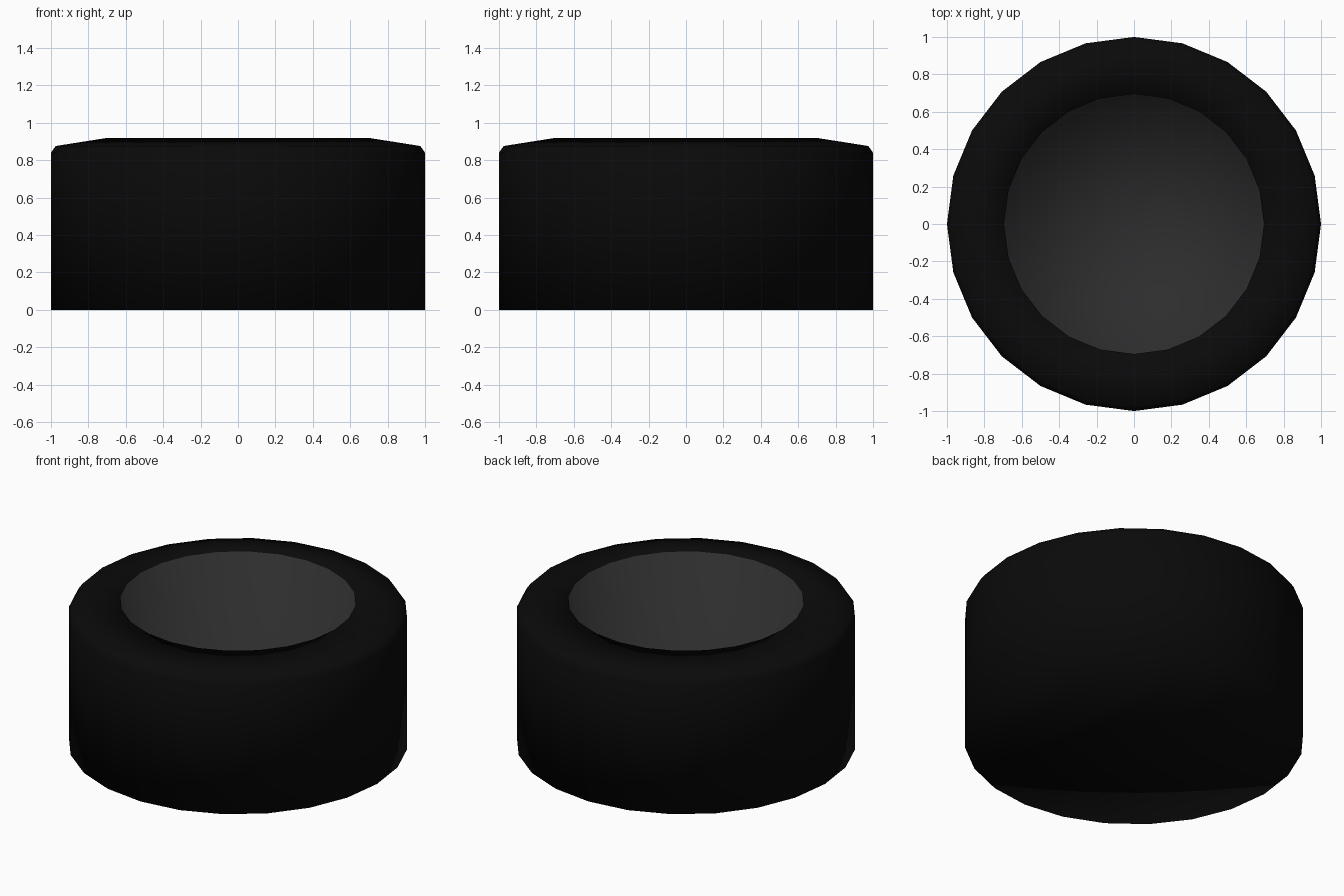
import bpy, bmesh, math

if "Cube" in bpy.data.objects:
    bpy.data.objects.remove(bpy.data.objects["Cube"])

SIDES = 24


def material(name, rgb):
    mat = bpy.data.materials.new(name)
    mat.diffuse_color = (*rgb, 1.0)
    mat.use_nodes = True
    mat.node_tree.nodes["Principled BSDF"].inputs["Base Color"].default_value = mat.diffuse_color
    return mat


def lathe(name, profile, mats, bands):
    """Spin (radius, z) points about z; radius 0 makes a fan centre."""
    bm = bmesh.new()
    rings = []
    for r, z in profile:
        if r == 0:
            rings.append([bm.verts.new((0, 0, z))] * SIDES)
        else:
            rings.append([bm.verts.new((r * math.cos(math.tau * i / SIDES),
                                        r * math.sin(math.tau * i / SIDES), z))
                          for i in range(SIDES)])
    for k, (a, b) in enumerate(zip(rings, rings[1:])):
        for i in range(SIDES):
            j = (i + 1) % SIDES
            corners = list(dict.fromkeys((a[i], a[j], b[j], b[i])))
            face = bm.faces.new(corners)
            face.material_index = bands[k]
            face.smooth = True
    bmesh.ops.recalc_face_normals(bm, faces=bm.faces)
    mesh = bpy.data.meshes.new(name)
    bm.to_mesh(mesh)
    bm.free()
    for m in mats:
        mesh.materials.append(m)
    obj = bpy.data.objects.new(name, mesh)
    bpy.context.collection.objects.link(obj)
    return obj


black = material("black_rubber", (0.003, 0.003, 0.003))
grey = material("dark_grey", (0.026, 0.026, 0.026))

# Round body with a chamfered shoulder, sloping rim and a deep grey well
profile = [(0, 0), (1, 0), (1, 0.84), (0.975, 0.876),
           (0.695, 0.92), (0.695, 0.15), (0, 0.15)]
lathe("round_body", profile, [black, grey], [0, 0, 0, 0, 1, 1])
